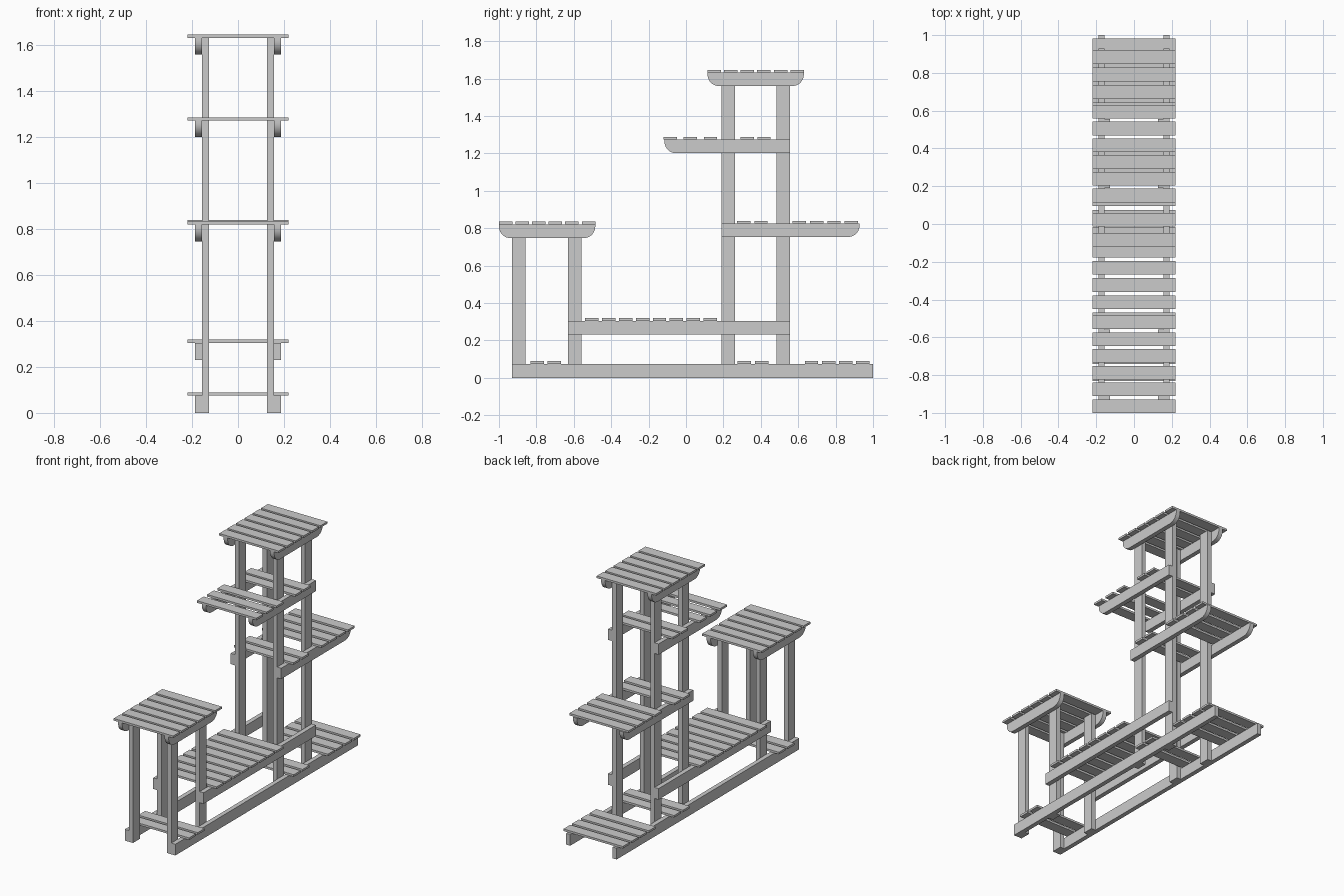
import bpy, bmesh, math

if "Cube" in bpy.data.objects:
    bpy.data.objects.remove(bpy.data.objects["Cube"])

RAIL_X = (0.157, 0.187)   # side rails sit outside the posts
POST_X = (0.126, 0.157)
SLAT_HALF, SLAT_W, SLAT_T = 0.22, 0.072, 0.014


def extrude_profile(name, profile, x0, x1):
    """Extrude a (y, z) outline along x."""
    bm = bmesh.new()
    face = bm.faces.new([bm.verts.new((x0, y, z)) for y, z in profile])
    ext = bmesh.ops.extrude_face_region(bm, geom=[face])
    verts = [g for g in ext["geom"] if isinstance(g, bmesh.types.BMVert)]
    bmesh.ops.translate(bm, verts=verts, vec=(x1 - x0, 0, 0))
    bmesh.ops.recalc_face_normals(bm, faces=bm.faces)
    mesh = bpy.data.meshes.new(name)
    bm.to_mesh(mesh)
    bm.free()
    ob = bpy.data.objects.new(name, mesh)
    bpy.context.collection.objects.link(ob)
    return ob


def mirrored(name, profile, xs):
    ob = extrude_profile(name, profile, *xs)
    ob.modifiers.new("Mirror", 'MIRROR').use_axis[0] = True
    return ob


def box(y0, y1, z0, z1):
    return [(y0, z0), (y1, z0), (y1, z1), (y0, z1)]


def rail(name, y0, y1, z0, z1, front=False, back=False, r=0.062, n=10):
    """Pair of rails, lower corners optionally rounded."""
    arc = [math.pi / 2 * i / n for i in range(n + 1)]
    pts = [(y0, z1)]
    if front:
        pts += [(y0 + r - r * math.cos(a), z0 + r - r * math.sin(a)) for a in arc]
    else:
        pts.append((y0, z0))
    if back:
        pts += [(y1 - r + r * math.sin(a), z0 + r - r * math.cos(a)) for a in arc]
    else:
        pts.append((y1, z0))
    pts.append((y1, z1))
    ob = mirrored(name, pts, RAIL_X)
    if front or back:
        bpy.ops.object.select_all(action='DESELECT')
        ob.select_set(True)
        bpy.context.view_layer.objects.active = ob
        bpy.ops.object.shade_smooth_by_angle(angle=math.radians(30))


def slats(name, y0, y1, count, z):
    """Evenly spaced slats filling y0..y1."""
    step = (y1 - y0 - SLAT_W) / (count - 1)
    for i in range(count):
        y = y0 + i * step
        extrude_profile(f"{name}_{i + 1}", box(y, y + SLAT_W, z, z + SLAT_T),
                        -SLAT_HALF, SLAT_HALF)


# Upright posts
for name, y, top in (("short_post_front", -0.93, 0.821), ("short_post_back", -0.63, 0.821),
                     ("tall_post_front", 0.19, 1.633), ("tall_post_back", 0.485, 1.633)):
    mirrored(name, box(y, y + 0.072, 0, top), POST_X)

# Base
rail("base_rail", -0.93, 1.0, 0, 0.075)
slats("base_front_slat", -0.832, -0.668, 2, 0.075)
slats("base_middle_slat", 0.275, 0.44, 2, 0.075)
slats("base_back_slat", 0.635, 0.982, 4, 0.075)

# Low bench between the towers
rail("bench_rail", -0.63, 0.557, 0.231, 0.305)
slats("bench_slat", -0.54, 0.166, 8, 0.305)

# Short tower top
rail("short_top_rail", -1.0, -0.485, 0.747, 0.821, True, True)
slats("short_top_slat", -1.0, -0.485, 6, 0.821)

# Shelf overhanging to the back
rail("back_shelf_rail", 0.19, 0.928, 0.753, 0.825, back=True)
slats("back_shelf_inner_slat", 0.272, 0.437, 2, 0.825)
slats("back_shelf_slat", 0.57, 0.92, 4, 0.825)

# Shelf overhanging to the front
rail("front_shelf_rail", -0.115, 0.557, 1.201, 1.273, front=True)
slats("front_shelf_slat", -0.12, 0.167, 3, 1.273)
slats("front_shelf_inner_slat", 0.292, 0.453, 2, 1.273)

# Tall tower top
rail("tall_top_rail", 0.115, 0.63, 1.56, 1.633, True, True)
slats("tall_top_slat", 0.115, 0.63, 6, 1.633)
